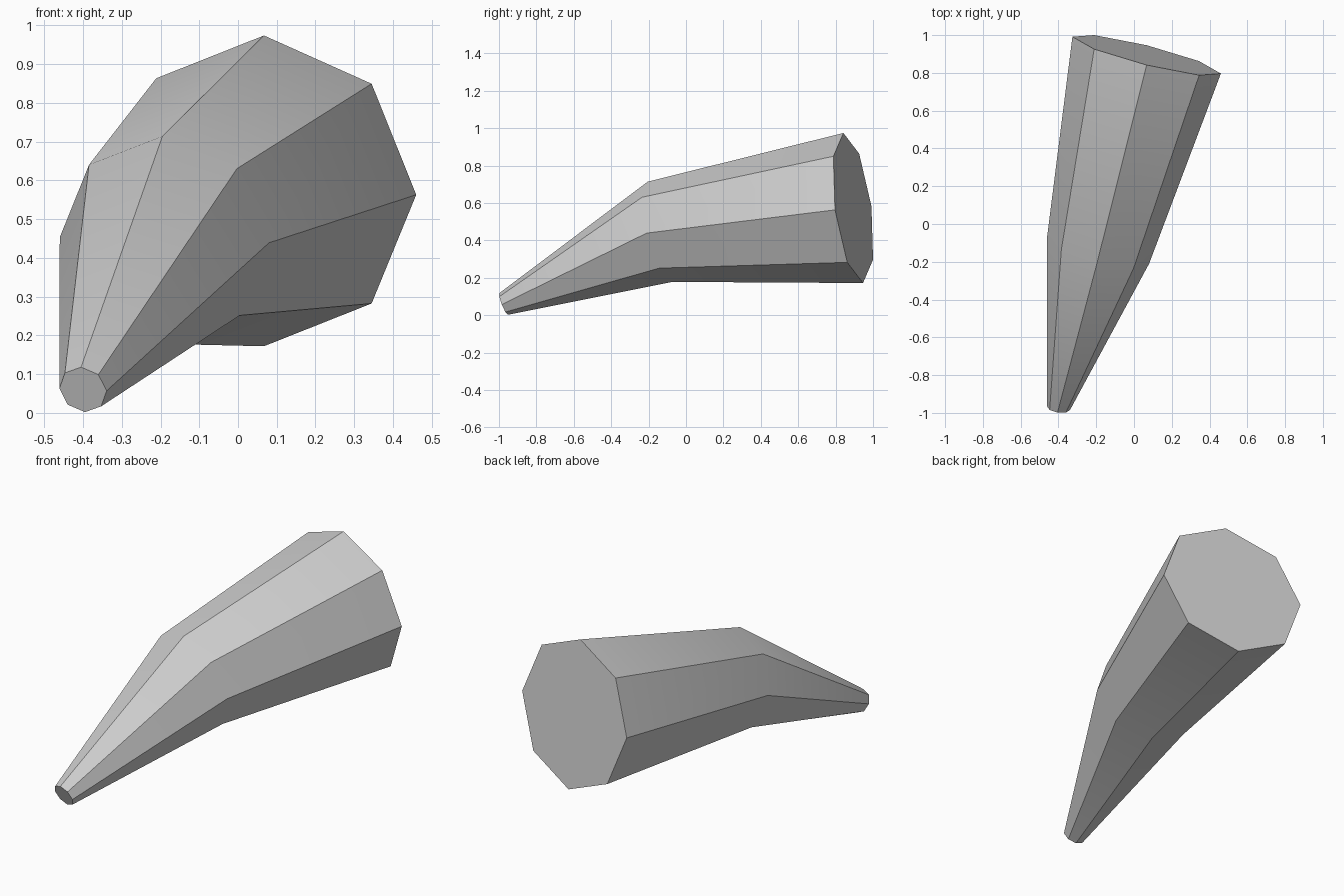
import bpy
import bmesh
from math import cos, sin, pi
from mathutils import Vector

SIDES = 8

default = bpy.data.objects.get("Cube")
if default:
    bpy.data.objects.remove(default, do_unlink=True)

# Plain grey material
GREY = (0.6, 0.6, 0.6, 1.0)
mat = bpy.data.materials.new("plain grey")
mat.use_nodes = True
mat.diffuse_color = GREY
mat.node_tree.nodes["Principled BSDF"].inputs["Base Color"].default_value = GREY

# Octagonal sections from tip to base: centre, sideways radius, upward radius
SECTIONS = [
    ((-0.40, -0.975, 0.06), (0.061, -0.010, -0.003), (-0.005, -0.023, 0.058)),
    ((-0.19, -0.139, 0.446), (0.27, -0.071, -0.007), (-0.005, -0.065, 0.268)),
    ((0.067, 0.894, 0.573), (0.393, -0.0975, -0.01), (0.0, -0.0525, 0.401)),
]


def add_ring(bm, centre, side, up):
    """Place one octagonal section in space."""
    centre, side, up = Vector(centre), Vector(side), Vector(up)
    angles = [2 * pi * i / SIDES for i in range(SIDES)]
    return [bm.verts.new(centre + side * cos(a) + up * sin(a)) for a in angles]


# Bent tapered horn: rings joined by quads, closed at both ends
bm = bmesh.new()
rings = [add_ring(bm, *section) for section in SECTIONS]
for lower, upper in zip(rings, rings[1:]):
    for i in range(SIDES):
        j = (i + 1) % SIDES
        bm.faces.new((lower[i], lower[j], upper[j], upper[i]))
bm.faces.new(rings[0])
bm.faces.new(rings[-1])
bmesh.ops.recalc_face_normals(bm, faces=bm.faces)

mesh = bpy.data.meshes.new("bent_horn")
bm.to_mesh(mesh)
bm.free()
mesh.materials.append(mat)
horn = bpy.data.objects.new("bent_horn", mesh)
bpy.context.collection.objects.link(horn)

# Soften the bend along the length, keep the long edges crisp
bpy.ops.object.select_all(action="DESELECT")
horn.select_set(True)
bpy.context.view_layer.objects.active = horn
bpy.ops.object.shade_smooth_by_angle(angle=pi / 6)
